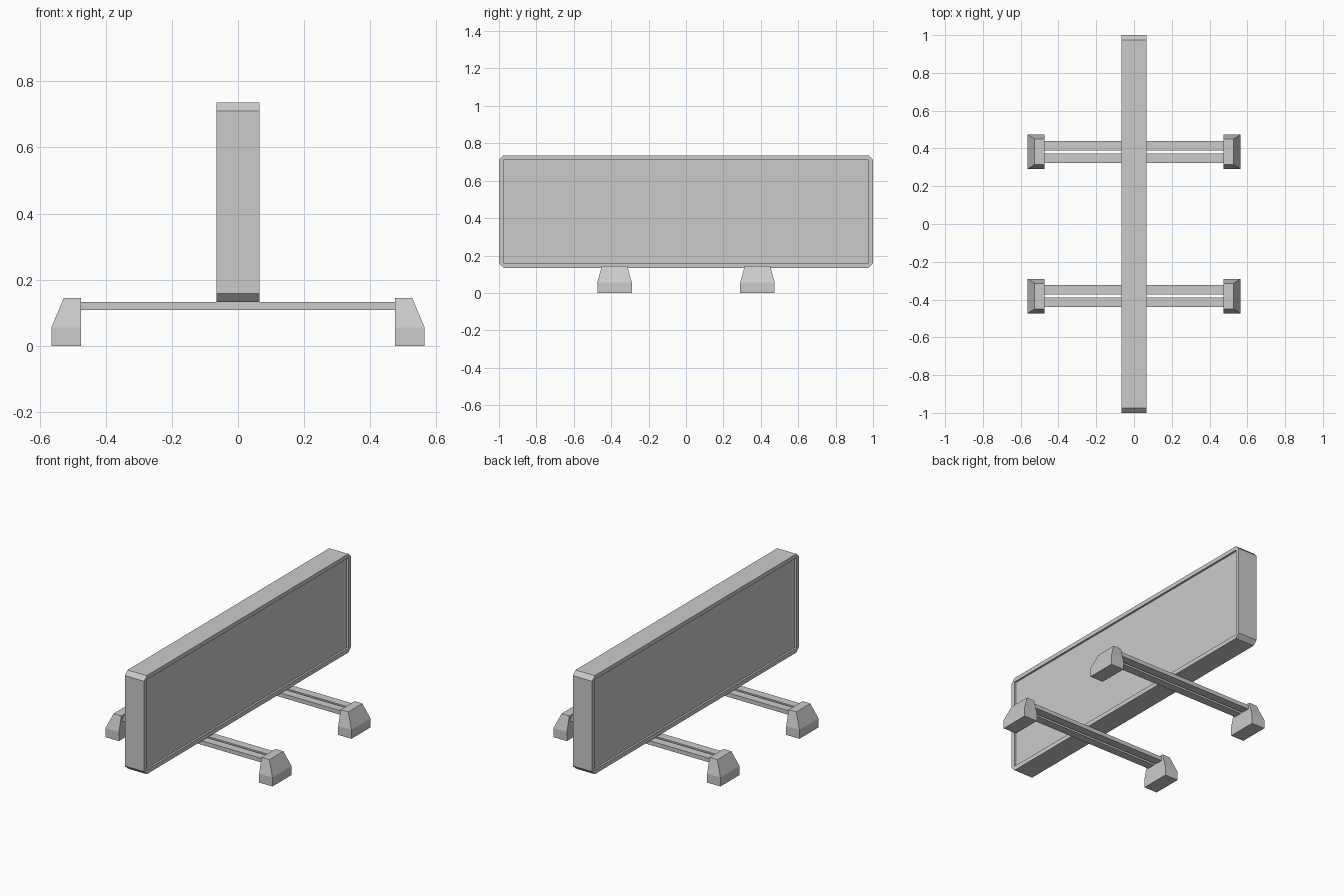
import bpy, bmesh

if "Cube" in bpy.data.objects:
    bpy.data.objects.remove(bpy.data.objects["Cube"])


def make_object(name, bm):
    bmesh.ops.recalc_face_normals(bm, faces=bm.faces)
    mesh = bpy.data.meshes.new(name)
    bm.to_mesh(mesh)
    bm.free()
    obj = bpy.data.objects.new(name, mesh)
    bpy.context.collection.objects.link(obj)
    return obj


def loft(bm, rings):
    """Join rings of equal point count into a closed solid."""
    loops = [[bm.verts.new(p) for p in ring] for ring in rings]
    for a, b in zip(loops, loops[1:]):
        n = len(a)
        for i in range(n):
            bm.faces.new((a[i], a[(i + 1) % n], b[(i + 1) % n], b[i]))
    bm.faces.new(loops[0][::-1])
    bm.faces.new(loops[-1])


def rect(x0, x1, y0, y1, z):
    return [(x0, y0, z), (x1, y0, z), (x1, y1, z), (x0, y1, z)]


# Panel: chamfered slab with a shallow recess on both broad faces
X, Y, Z0, Z1, C = 0.065, 1.0, 0.133, 0.736, 0.025
DEPTH = 0.012
outer = [(-Y + C, Z0), (Y - C, Z0), (Y, Z0 + C), (Y, Z1 - C),
         (Y - C, Z1), (-Y + C, Z1), (-Y, Z1 - C), (-Y, Z0 + C)]
yi, zi0, zi1 = Y - 0.025, Z0 + 0.027, Z1 - 0.025
inner = [(-yi, zi0), (yi, zi0), (yi, zi1), (-yi, zi1)]

bm = bmesh.new()
sides = []
for s in (-1, 1):
    rim = [bm.verts.new((s * X, y, z)) for y, z in outer]
    lip = [bm.verts.new((s * X, y, z)) for y, z in inner]
    floor = [bm.verts.new((s * (X - DEPTH), y, z)) for y, z in inner]
    for i in range(4):
        j = (i + 1) % 4
        a, b, c = 2 * i, 2 * i + 1, (2 * i + 2) % 8
        bm.faces.new((rim[a], rim[b], lip[j], lip[i]))
        bm.faces.new((rim[b], rim[c], lip[j]))
        bm.faces.new((lip[i], lip[j], floor[j], floor[i]))
    bm.faces.new(floor)
    sides.append(rim)
for i in range(8):
    j = (i + 1) % 8
    bm.faces.new((sides[0][i], sides[0][j], sides[1][j], sides[1][i]))
make_object("panel", bm)

# Two supports, each with a pair of rails and two tapered feet
for label, cy in (("front", -0.382), ("back", 0.382)):
    for side, off in (("near", -0.033), ("far", 0.033)):
        bm = bmesh.new()
        y0, y1 = cy + off - 0.0255, cy + off + 0.0255
        loft(bm, [rect(-0.476, 0.476, y0, y1, z) for z in (0.108, 0.133)])
        make_object(f"{label}_{side}_rail", bm)
    for side, s in (("left", -1), ("right", 1)):
        bm = bmesh.new()
        loft(bm, [rect(s * 0.475, s * 0.565, cy - 0.092, cy + 0.092, 0.0),
                  rect(s * 0.475, s * 0.565, cy - 0.092, cy + 0.092, 0.055),
                  rect(s * 0.475, s * 0.527, cy - 0.068, cy + 0.068, 0.145)])
        make_object(f"{label}_{side}_foot", bm)
